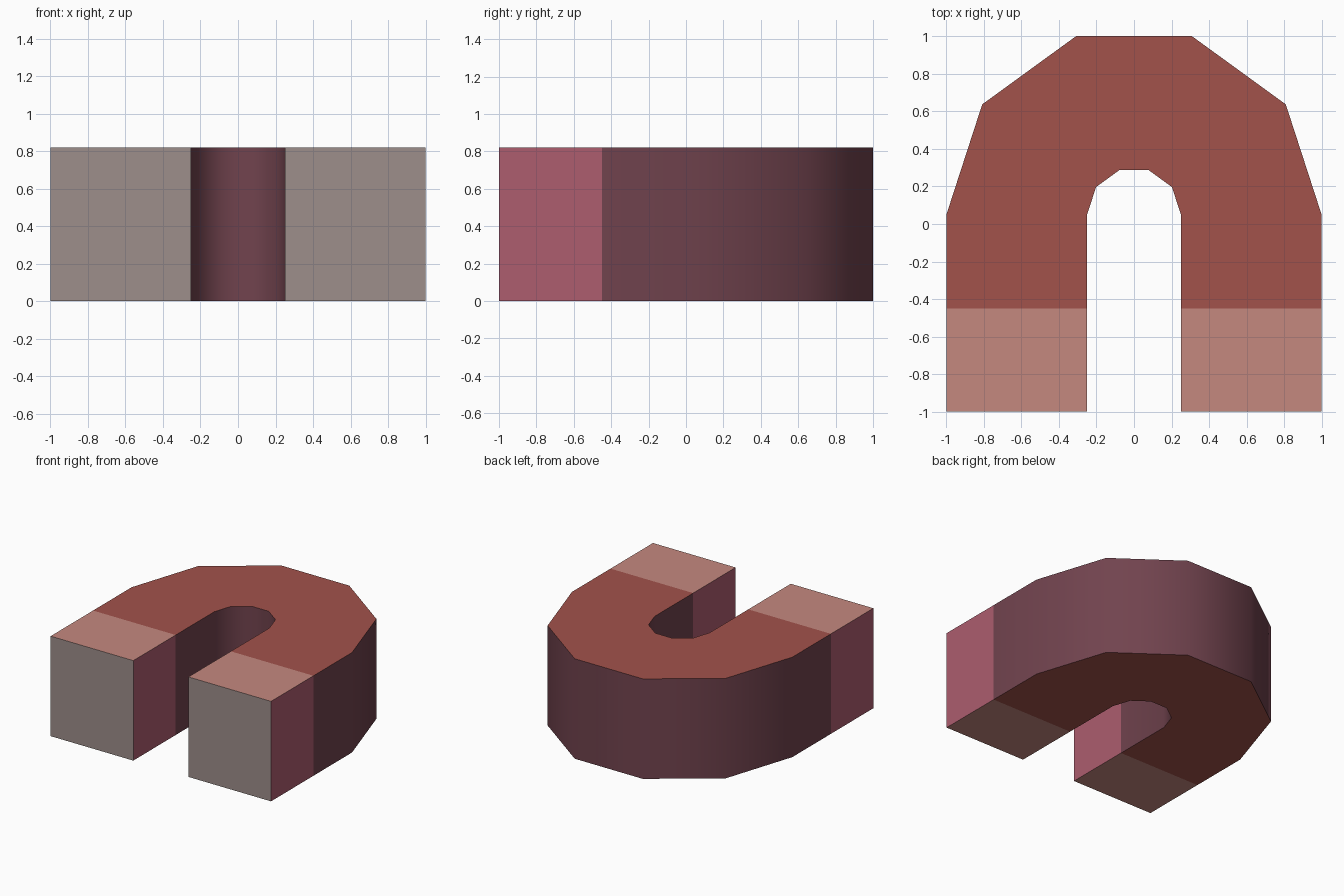
import bpy, bmesh, math

if "Cube" in bpy.data.objects:
    bpy.data.objects.remove(bpy.data.objects["Cube"])

HEIGHT = 0.82
OUTER, INNER = 1.0, 0.25
BEND_Y, TIP_Y, END_Y = 0.05, -0.45, -1.0


def linear(c):
    c /= 255
    return c / 12.92 if c <= 0.04045 else ((c + 0.055) / 1.055) ** 2.4


def material(name, rgb):
    m = bpy.data.materials.new(name)
    m.diffuse_color = [linear(c) for c in rgb] + [1]
    m.use_nodes = True
    m.node_tree.nodes["Principled BSDF"].inputs["Base Color"].default_value = m.diffuse_color
    return m


materials = [
    material("brick red", (162, 82, 75)),       # body top and bottom
    material("dark maroon", (113, 67, 78)),     # body walls
    material("pale salmon", (197, 137, 127)),   # tip top and bottom
    material("rose", (173, 93, 111)),           # tip walls
    material("warm grey", (157, 142, 139)),     # pole ends
]
BODY_FLAT, BODY_WALL, TIP_FLAT, TIP_WALL, POLE_END = range(5)


def section(radius):
    """Horseshoe path at one radius: straight leg, half decagon, straight leg."""
    arc = [(radius * math.cos(math.radians(a)), BEND_Y + radius * math.sin(math.radians(a)))
           for a in range(0, 181, 36)]
    return [(radius, END_Y), (radius, TIP_Y)] + arc + [(-radius, TIP_Y), (-radius, END_Y)]


# Horseshoe: a strip between outer and inner paths, extruded to full height
bm = bmesh.new()
outer = [bm.verts.new((x, y, 0)) for x, y in section(OUTER)]
inner = [bm.verts.new((x, y, 0)) for x, y in section(INNER)]
strip = [bm.faces.new((outer[i], outer[i + 1], inner[i + 1], inner[i]))
         for i in range(len(outer) - 1)]
result = bmesh.ops.extrude_face_region(bm, geom=strip, use_keep_orig=True)
top = [v for v in result["geom"] if isinstance(v, bmesh.types.BMVert)]
bmesh.ops.translate(bm, verts=top, vec=(0, 0, HEIGHT))
bmesh.ops.recalc_face_normals(bm, faces=bm.faces)

# Colour by direction and by position along the legs
for f in bm.faces:
    tip = f.calc_center_median().y < TIP_Y
    if abs(f.normal.z) > 0.5:
        f.material_index = TIP_FLAT if tip else BODY_FLAT
    elif tip and f.normal.y < -0.9:
        f.material_index = POLE_END
    else:
        f.material_index = TIP_WALL if tip else BODY_WALL

mesh = bpy.data.meshes.new("horseshoe_magnet")
bm.to_mesh(mesh)
bm.free()
for m in materials:
    mesh.materials.append(m)
magnet = bpy.data.objects.new("horseshoe_magnet", mesh)
bpy.context.collection.objects.link(magnet)

# Smooth curved walls, sharp rims
bpy.context.view_layer.objects.active = magnet
magnet.select_set(True)
bpy.ops.object.shade_smooth_by_angle(angle=math.radians(45))
